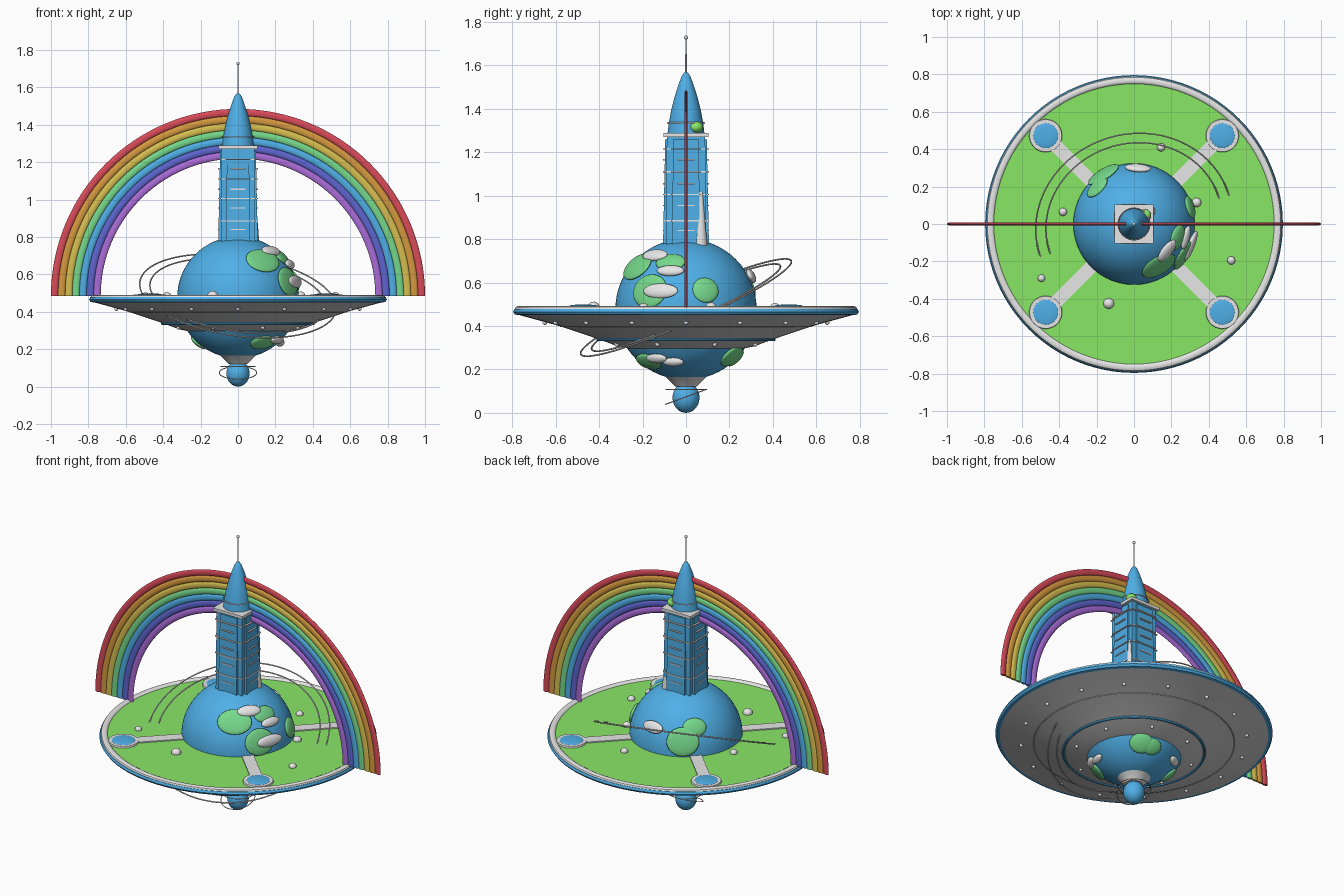
import bpy, bmesh
from math import pi, sin, cos, radians, sqrt
from mathutils import Vector, Matrix

if "Cube" in bpy.data.objects:
    bpy.data.objects.remove(bpy.data.objects["Cube"])


def material(name, r, g, b):
    m = bpy.data.materials.new(name)
    m.use_nodes = True
    m.diffuse_color = (r, g, b, 1)
    m.node_tree.nodes["Principled BSDF"].inputs["Base Color"].default_value = (r, g, b, 1)
    return m


BLUE = material("sky blue", 0.08, 0.44, 0.82)
LIGHT = material("light grey", 0.84, 0.84, 0.84)
HULL = material("hull grey", 0.64, 0.64, 0.65)
GRASS = material("grass green", 0.26, 0.84, 0.14)
LAND = material("mint green", 0.18, 0.69, 0.26)
RED = material("red", 0.70, 0.07, 0.10)
ORANGE = material("orange", 0.67, 0.32, 0.05)
YELLOW = material("yellow", 0.68, 0.52, 0.08)
INDIGO = material("indigo", 0.11, 0.13, 0.62)
PURPLE = material("purple", 0.40, 0.15, 0.68)


def finish(name, mat, smooth=True):
    ob = bpy.context.object
    ob.name = name
    ob.data.materials.append(mat)
    if smooth:
        bpy.ops.object.shade_smooth_by_angle(angle=radians(35))
    return ob


def from_bmesh(name, bm, mat):
    bmesh.ops.recalc_face_normals(bm, faces=bm.faces)
    me = bpy.data.meshes.new(name)
    bm.to_mesh(me)
    bm.free()
    ob = bpy.data.objects.new(name, me)
    bpy.context.collection.objects.link(ob)
    bpy.ops.object.select_all(action="DESELECT")
    ob.select_set(True)
    bpy.context.view_layer.objects.active = ob
    return finish(name, mat)


def lathe(name, profile, mat, steps=96):
    bm = bmesh.new()
    vs = [bm.verts.new((r, 0, z)) for r, z in profile]
    es = [bm.edges.new(pair) for pair in zip(vs, vs[1:])]
    bmesh.ops.spin(bm, geom=vs + es, cent=(0, 0, 0), axis=(0, 0, 1), angle=2 * pi, steps=steps)
    bmesh.ops.remove_doubles(bm, verts=bm.verts, dist=1e-5)
    return from_bmesh(name, bm, mat)


def ball(name, loc, size, mat, rot=(0, 0, 0), seg=24):
    bpy.ops.mesh.primitive_uv_sphere_add(segments=seg, ring_count=seg // 2, radius=1,
                                         location=loc, rotation=rot)
    bpy.context.object.scale = size
    return finish(name, mat)


def ring(name, loc, major, minor, mat, rot=(0, 0, 0), seg=64):
    bpy.ops.mesh.primitive_torus_add(major_radius=major, minor_radius=minor, major_segments=seg,
                                     minor_segments=8, location=loc, rotation=rot)
    return finish(name, mat)


def cone(name, loc, r1, r2, depth, mat, sides=32, turn=0):
    bpy.ops.mesh.primitive_cone_add(vertices=sides, radius1=r1, radius2=r2, depth=depth,
                                    location=loc, rotation=(0, 0, turn))
    return finish(name, mat, sides > 4)


def box(name, loc, size, mat, turn=0, taper=1):
    bpy.ops.mesh.primitive_cube_add(size=1, location=loc, rotation=(0, 0, turn))
    ob = bpy.context.object
    ob.scale = size
    for v in ob.data.vertices:
        if v.co.z > 0:
            v.co.x *= taper
            v.co.y *= taper
    return finish(name, mat, False)


# Rainbow: seven flattened half tubes
for i, mat in enumerate([RED, ORANGE, YELLOW, LAND, BLUE, INDIGO, PURPLE]):
    bm = bmesh.new()
    mid = 0.981 - i * 0.038
    vs = [bm.verts.new((mid + 0.019 * cos(a * pi / 6), 0.008 * sin(a * pi / 6), 0.485))
          for a in range(12)]
    face = bm.faces.new(vs)
    bmesh.ops.duplicate(bm, geom=[face])
    bmesh.ops.spin(bm, geom=[face], cent=(0, 0, 0.485), axis=(0, -1, 0), angle=pi, steps=64)
    bmesh.ops.remove_doubles(bm, verts=bm.verts, dist=1e-5)
    from_bmesh("rainbow_band", bm, mat)

# Planet with land and cloud patches
C = Vector((0, 0, 0.477))
R = 0.325
ball("planet", C, (R, R, R), BLUE, seg=64)


def patch(name, x, y, z, w, h, mat, lift):
    n = (Vector((x, y, z)) - C).normalized()
    ball(name, C + n * (R + lift), (w, h, 0.018), mat, n.to_track_quat("Z", "Y").to_euler())


for p in [(0.13, -0.22, 0.67, 0.10, 0.075), (0.23, -0.07, 0.69, 0.07, 0.05),
          (0.265, -0.165, 0.56, 0.09, 0.08), (0.30, 0.09, 0.565, 0.062, 0.06),
          (-0.16, 0.26, 0.57, 0.095, 0.085), (-0.19, 0.19, 0.64, 0.07, 0.055),
          (0.13, -0.17, 0.24, 0.08, 0.05), (0.12, 0.21, 0.26, 0.07, 0.06),
          (0.06, 0.23, 0.25, 0.06, 0.05), (-0.21, 0.06, 0.24, 0.06, 0.05)]:
    patch("land", *p, LAND, 0)
for p in [(0.18, -0.145, 0.73, 0.07, 0.035), (0.27, -0.07, 0.65, 0.065, 0.027),
          (0.30, -0.115, 0.56, 0.085, 0.035), (0.02, 0.29, 0.625, 0.07, 0.035),
          (0.2, -0.13, 0.26, 0.055, 0.025), (0.23, -0.06, 0.23, 0.05, 0.022),
          (-0.13, 0.19, 0.25, 0.05, 0.025)]:
    patch("cloud", *p, LIGHT, 0.012)

# Saucer
lathe("saucer_hull", [(0.26, 0.295), (0.31, 0.305), (0.405, 0.34), (0.577, 0.398),
                      (0.70, 0.432), (0.785, 0.455)], HULL)
lathe("lawn", [(0, 0.482), (0.76, 0.482)], GRASS)
lathe("rim_band", [(0.77, 0.45), (0.788, 0.453), (0.796, 0.465), (0.79, 0.478), (0.77, 0.482)], BLUE)
lathe("rim_kerb", [(0.748, 0.48), (0.752, 0.487), (0.76, 0.491), (0.776, 0.491),
                   (0.784, 0.487), (0.788, 0.478)], LIGHT)
ring("lower_blue_ring", (0, 0, 0.338), 0.405, 0.008, BLUE, seg=96)
ring("hull_seam", (0, 0, 0.398), 0.577, 0.003, HULL, seg=96)
for count, r, z, shift in [(16, 0.65, 0.416, 0), (8, 0.345, 0.316, 0.5)]:
    for i in range(count):
        a = 2 * pi * (i + shift) / count
        ball("hull_light", (r * cos(a), r * sin(a), z), (0.011,) * 3, LIGHT, seg=12)

# Four paths ending in round pools
for i in range(4):
    a = pi / 4 + i * pi / 2
    d = Vector((cos(a), sin(a), 0))
    up = Vector((0, 0, 0.484))
    box("path", d * 0.45 + up, (0.33, 0.07, 0.01), LIGHT, a)
    cone("pool_edge", d * 0.668 + up, 0.09, 0.086, 0.016, LIGHT, 40)
    ball("pool", d * 0.668 + up * 1.015, (0.067, 0.067, 0.008), BLUE, seg=32)

# Studs on the lawn
for x, y, r in [(-0.38, 0.065, 0.022), (-0.495, -0.29, 0.02), (-0.135, -0.425, 0.029),
                (0.52, -0.195, 0.022), (0.335, 0.115, 0.025), (0.145, 0.41, 0.022)]:
    ball("lawn_stud", (x, y, 0.486), (r, r, r * 0.9), LIGHT, seg=16)

# Tilted orbit rings
tilt = (Matrix.Rotation(radians(18), 3, "Z") @ Matrix.Rotation(radians(25), 3, "X")).to_euler()
for r in (0.53, 0.475):
    ring("orbit_ring", (0, 0, 0.485), r, 0.004, LIGHT, tilt, 128)

# Lower neck and pod
lathe("neck", [(0.12, 0.182), (0.102, 0.174), (0.05, 0.122), (0, 0.122)], LIGHT, 48)
ball("pod", (0, 0, 0.07), (0.062, 0.062, 0.07), BLUE, seg=32)
ring("pod_ring", (0, 0, 0.108), 0.092, 0.0025, LIGHT)
ring("pod_orbit", (0, 0, 0.074), 0.1, 0.0025, LIGHT, (radians(20), 0, 0))

# Tower: square core, a broad pilaster on each face, ledges and sills
box("tower_core", (0, 0, 1.015), (0.184, 0.184, 0.51), BLUE, 0, 0.96)
for turn in (0, pi / 2):
    box("tower_pilaster", (0, 0, 1.01), (0.212, 0.13, 0.5), BLUE, turn, 0.9)
for z in (0.885, 1.005, 1.11, 1.215):
    box("tower_ledge", (0, 0, z), (0.19, 0.19, 0.006), LIGHT)
    for turn in (0, pi / 2):
        box("pilaster_ledge", (0, 0, z), (0.214, 0.136, 0.006), LIGHT, turn)
for z in (0.84, 0.955, 1.055, 1.165):
    for i in range(4):
        a = i * pi / 2
        box("window_sill", (0.1 * cos(a), 0.1 * sin(a), z), (0.014, 0.08, 0.006), LIGHT, a)
box("tower_cap", (0, 0, 1.279), (0.208, 0.208, 0.018), LIGHT)
cone("side_spire", (0.083, 0.067, 0.89), 0.031, 0.012, 0.24, LIGHT, 24)
ball("side_spire_tip", (0.083, 0.067, 1.008), (0.013, 0.013, 0.016), LIGHT, seg=16)

# Nose cone and antenna
lathe("nose_cone", [(0, 1.285), (0.085, 1.285), (0.08, 1.33), (0.069, 1.39), (0.054, 1.45),
                    (0.035, 1.51), (0.02, 1.55), (0.01, 1.565), (0, 1.57)], BLUE, 48)
ring("nose_ring", (0, 0, 1.335), 0.085, 0.003, LIGHT)
ball("nose_bush", (0.06, 0.047, 1.315), (0.032, 0.032, 0.026), GRASS)
cone("antenna", (0, 0, 1.645), 0.004, 0.003, 0.17, LIGHT, 12)
ball("antenna_tip", (0, 0, 1.728), (0.009,) * 3, LIGHT, seg=12)
